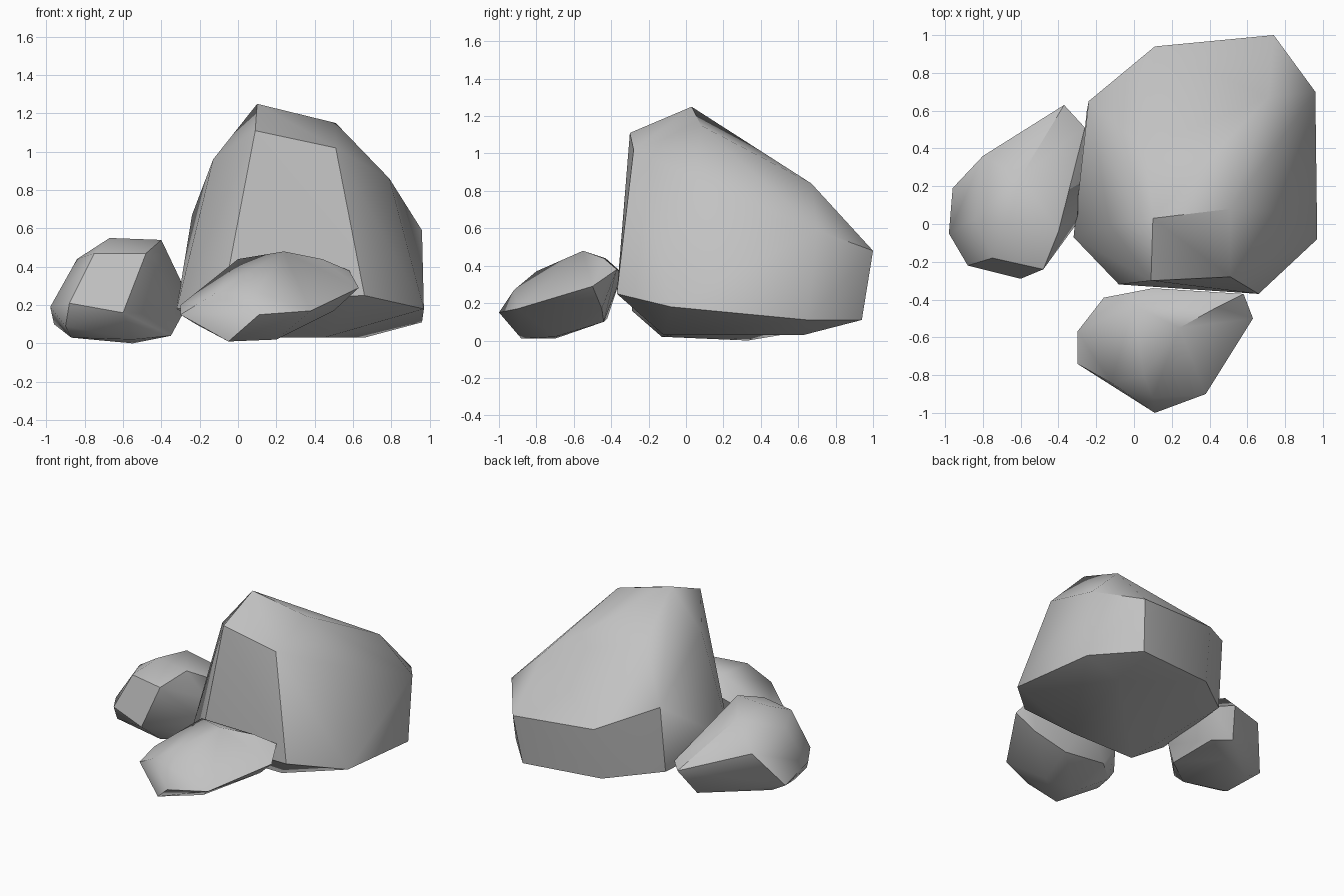
import bpy
import bmesh
import math
from mathutils import Vector

default_cube = bpy.data.objects.get("Cube")
if default_cube:
    bpy.data.objects.remove(default_cube, do_unlink=True)

# One plain stone colour
STONE_COLOUR = (0.54, 0.54, 0.54, 1.0)
stone = bpy.data.materials.new("stone_grey")
stone.use_nodes = True
stone.diffuse_color = STONE_COLOUR
shader = stone.node_tree.nodes["Principled BSDF"]
shader.inputs["Base Color"].default_value = STONE_COLOUR
shader.inputs["Roughness"].default_value = 0.9

CENTIMETRE = 0.01


def make_boulder(name, crown, girdle, base, smooth_angle=38):
    """Wrap a convex stone around its crown, girdle and base corners (in hundredths)."""
    bm = bmesh.new()
    for corner in crown + girdle + base:
        bm.verts.new(Vector(corner) * CENTIMETRE)
    bmesh.ops.convex_hull(bm, input=bm.verts[:], use_existing_faces=False)
    loose = [v for v in bm.verts if not v.link_faces]
    bmesh.ops.delete(bm, geom=loose, context="VERTS")
    # Merge nearly coplanar triangles into broad facets
    bmesh.ops.dissolve_limit(bm, angle_limit=math.radians(3),
                             verts=bm.verts[:], edges=bm.edges[:])
    bmesh.ops.recalc_face_normals(bm, faces=bm.faces[:])
    mesh = bpy.data.meshes.new(name)
    bm.to_mesh(mesh)
    bm.free()
    mesh.materials.append(stone)
    boulder = bpy.data.objects.new(name, mesh)
    bpy.context.collection.objects.link(boulder)
    bpy.ops.object.select_all(action="DESELECT")
    boulder.select_set(True)
    bpy.context.view_layer.objects.active = boulder
    bpy.ops.object.shade_smooth_by_angle(angle=math.radians(smooth_angle))
    return boulder


# Tall main boulder with a steep front and a sloping back
make_boulder(
    "large_boulder",
    crown=[(10, 3, 125), (9, -30, 111), (51, -28, 102), (51, 8, 115),
           (79, 6, 86), (71, 67, 84), (-13, 0, 96), (6, 40, 98)],
    girdle=[(66, -37, 25), (97, -8, 18), (96, 70, 59), (74, 100, 48),
            (11, 94, 52), (-24, 65, 67), (-32, -7, 18), (-8, -32, 22)],
    base=[(96, 65, 11), (70, 94, 11), (9, 87, 13), (-25, 60, 17),
          (66, 63, 3), (45, -12, 3), (-8, -12, 3)],
)

# Small upright stone on the right-hand side
make_boulder(
    "side_stone",
    crown=[(-67, 0, 55), (-40, -4, 54), (-75, -18, 47), (-48, -24, 47),
           (-84, 3, 44), (-60, 25, 53)],
    girdle=[(-60, -29, 16), (-88, -22, 21), (-98, -5, 19), (-96, 19, 10),
            (-80, 36, 36), (-37, 63, 22), (-26, 51, 22), (-30, 5, 33)],
    base=[(-29, 2, 15), (-35, 0, 4), (-55, -13, 2), (-90, -15, 9),
          (-87, -5, 3), (-84, 18, 3), (-55, 33, 0), (-45, 51, 3),
          (-35, 40, 4)],
)

# Low flat stone lying in front
make_boulder(
    "front_stone",
    crown=[(24, -55, 48), (0, -43, 44), (44, -44, 44), (58, -37, 38),
           (5, -80, 37), (10, -92, 27), (-12, -84, 26), (10, -34, 36)],
    girdle=[(11, -100, 15), (38, -90, 17), (63, -50, 29), (-30, -57, 20),
            (-30, -74, 15), (-16, -39, 25)],
    base=[(-5, -88, 1), (20, -70, 2), (-5, -70, 1), (24, -44, 10),
          (-8, -42, 12), (-22, -53, 10), (50, -45, 17)],
)
